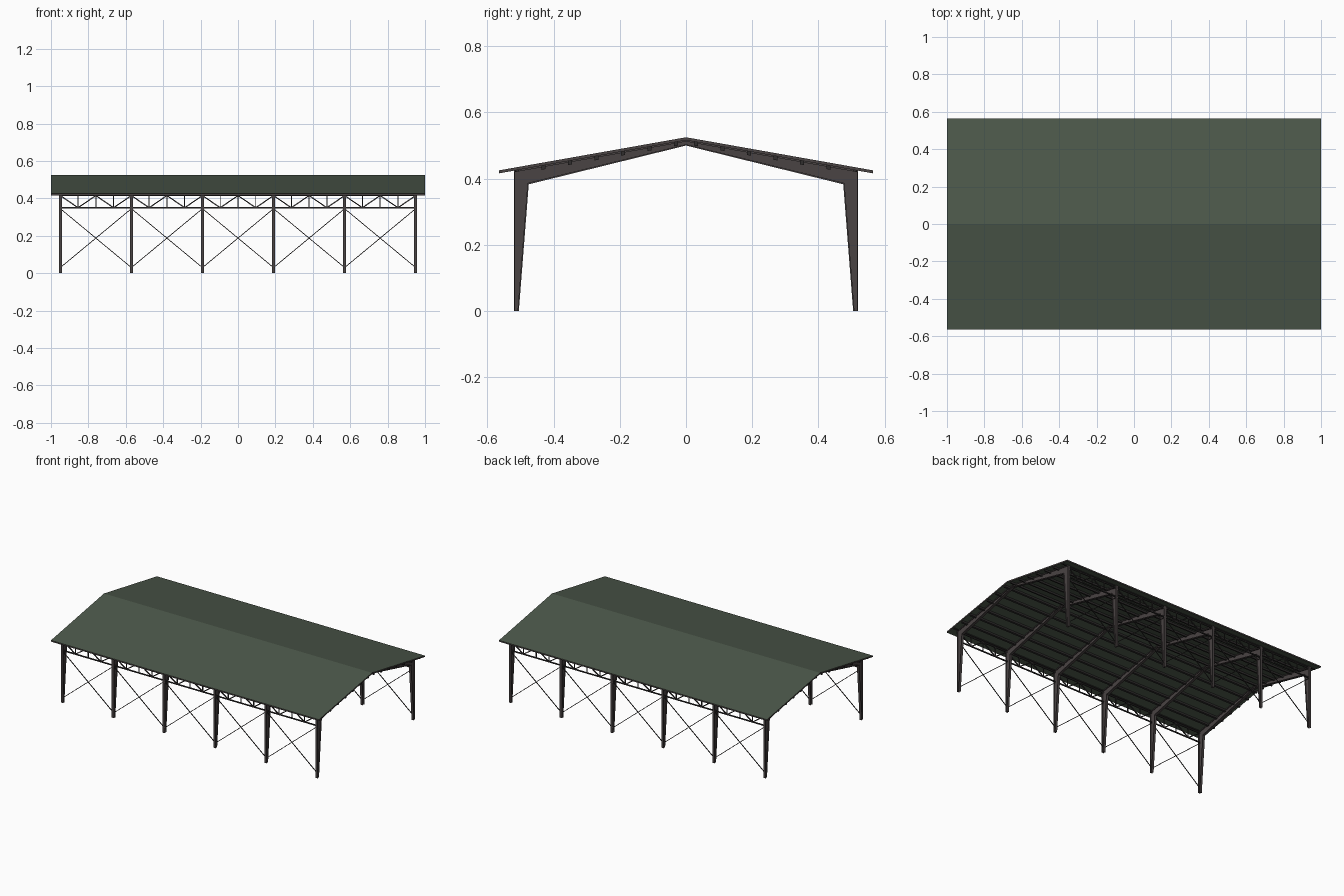
import bpy, bmesh, math
from mathutils import Vector

if "Cube" in bpy.data.objects:
    bpy.data.objects.remove(bpy.data.objects["Cube"])


def material(name, rgb):
    m = bpy.data.materials.new(name)
    m.diffuse_color = (*rgb, 1)
    m.use_nodes = True
    m.node_tree.nodes["Principled BSDF"].inputs["Base Color"].default_value = m.diffuse_color
    return m


GREEN = material("roof green", (0.072, 0.097, 0.069))
STEEL = material("brown grey steel", (0.068, 0.056, 0.056))
DARK = material("dark steel", (0.030, 0.027, 0.027))

SLOPE = 0.177
FRAMES = [-0.95 + 0.38 * i for i in range(6)]
BAY = 0.38


def finish(bm, name, *mats):
    bmesh.ops.recalc_face_normals(bm, faces=bm.faces)
    me = bpy.data.meshes.new(name)
    bm.to_mesh(me)
    bm.free()
    for m in mats:
        me.materials.append(m)
    ob = bpy.data.objects.new(name, me)
    bpy.context.collection.objects.link(ob)
    return ob


def plate(bm, pts, x0, x1):
    """Extrude a (y, z) outline along x."""
    face = bm.faces.new([bm.verts.new((x0, y, z)) for y, z in pts])
    ext = bmesh.ops.extrude_face_region(bm, geom=[face])
    moved = [v for v in ext["geom"] if isinstance(v, bmesh.types.BMVert)]
    bmesh.ops.translate(bm, verts=moved, vec=(x1 - x0, 0, 0))


def bar(bm, a, b, w):
    """Square bar between two points."""
    a, b = Vector(a), Vector(b)
    d = b - a
    r = bmesh.ops.create_cube(bm, size=1)
    rot = d.to_track_quat('Z', 'Y')
    for v in r["verts"]:
        v.co = (a + b) / 2 + rot @ Vector((v.co.x * w, v.co.y * w, v.co.z * d.length))


# Roof: one folded slab with green faces and steel edges
bm = bmesh.new()
E, T = 0.565, 0.009
top = [(-E, 0.525 - SLOPE * E), (0, 0.525), (E, 0.525 - SLOPE * E)]
plate(bm, top + [(y, z - T) for y, z in reversed(top)], -1, 1)
bm.normal_update()
for f in bm.faces:
    f.material_index = 0 if abs(f.normal.z) > 0.5 else 1
finish(bm, "roof", GREEN, STEEL)

# Purlins under each slope, running the full length
bm = bmesh.new()
for s in (-1, 1):
    for i in range(7):
        y = 0.03 + i * 0.08
        z = 0.516 - SLOPE * y
        h, d = 0.006, 0.012
        plate(bm, [(s * (y - h), z + h * SLOPE), (s * (y + h), z - h * SLOPE),
                   (s * (y + h), z - h * SLOPE - (d if y < 0.5 else 0.004)),
                   (s * (y - h), z + h * SLOPE - (d if y < 0.5 else 0.004))], -0.995, 0.995)
finish(bm, "purlins", DARK)

# Portal frames: tapered web with flanges along the inner and outer edges
outer = [(0.52, 0), (0.52, 0.424), (0, 0.516)]
inner = [(0.505, 0), (0.475, 0.383), (0, 0.5)]
outer_in = [(0.516, 0), (0.516, 0.420), (0, 0.512)]
inner_in = [(0.509, 0), (0.479, 0.387), (0, 0.504)]
for n, x in enumerate(FRAMES):
    bm = bmesh.new()
    for s in (-1, 1):
        def strip(a, b, w):
            for i in range(2):
                quad = [a[i], a[i + 1], b[i + 1], b[i]]
                plate(bm, [(s * y, z) for y, z in quad], x - w, x + w)
        strip(outer, outer_in, 0.008)
        strip(inner, inner_in, 0.008)
        strip(outer_in, inner_in, 0.0025)
    finish(bm, f"portal_frame_{n + 1}", STEEL)

# Eave trusses and crossed wall bracing on both long sides
for s, side in ((-1, "front"), (1, "back")):
    y = s * 0.511
    zt, zb = 0.415, 0.35
    bm = bmesh.new()
    for z in (zt, zb):
        bar(bm, (FRAMES[0], y, z), (FRAMES[-1], y, z), 0.007)
    for x in FRAMES[:-1]:
        q = BAY / 4
        for i in range(4):
            z0, z1 = (zt, zb) if i % 2 == 0 else (zb, zt)
            bar(bm, (x + i * q, y, z0), (x + (i + 1) * q, y, z1), 0.006)
        for i in (1, 2, 3):
            bar(bm, (x + i * q, y, zb), (x + i * q, y, zt), 0.005)
    finish(bm, f"{side}_eave_truss", DARK)

    bm = bmesh.new()
    for x in FRAMES[:-1]:
        bar(bm, (x, y, 0.03), (x + BAY, y, 0.345), 0.004)
        bar(bm, (x, y, 0.345), (x + BAY, y, 0.03), 0.004)
    finish(bm, f"{side}_cross_bracing", DARK)
